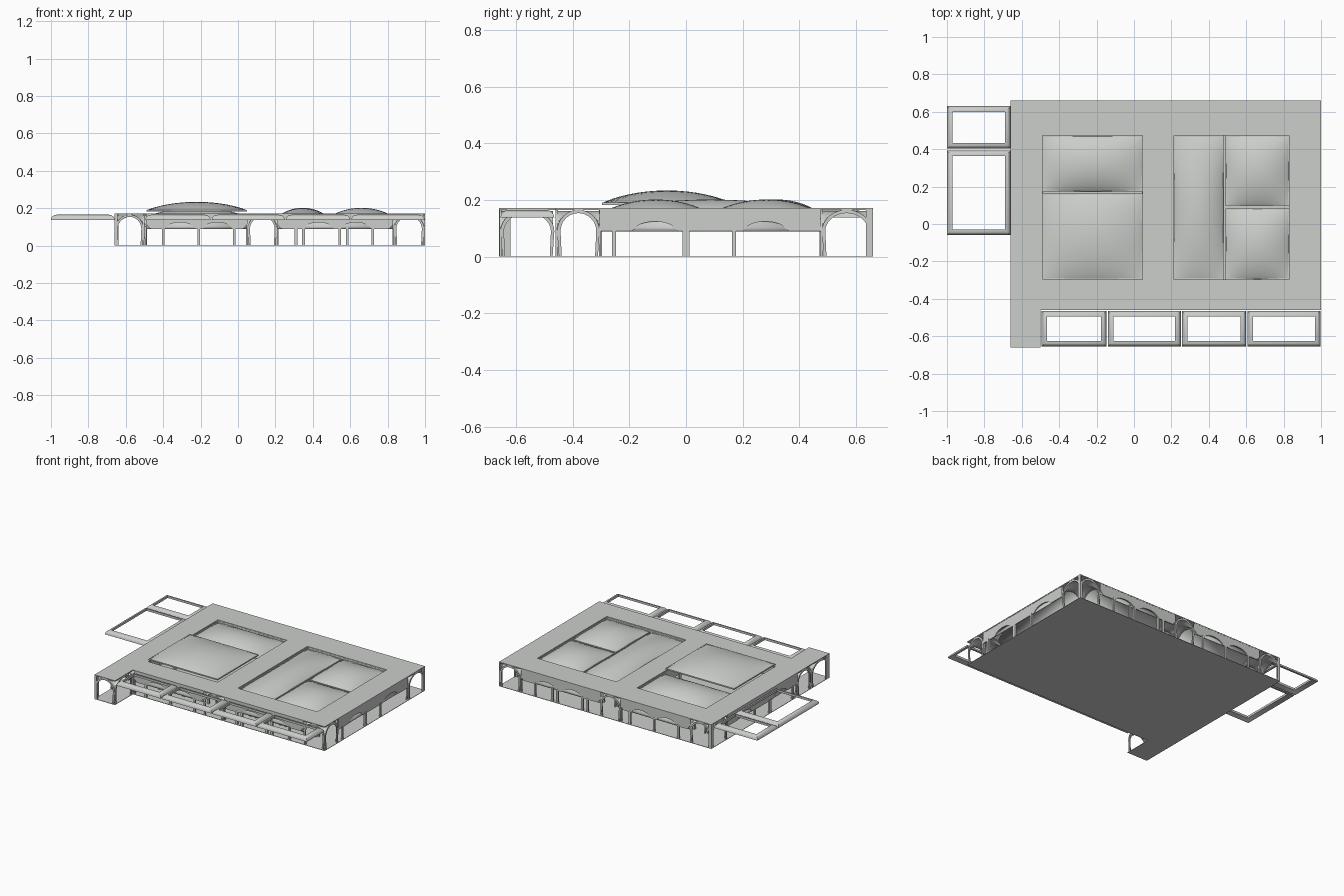
import bpy, bmesh, math

if "Cube" in bpy.data.objects:
    bpy.data.objects.remove(bpy.data.objects["Cube"])

mat = bpy.data.materials.new("pale_grey")
mat.diffuse_color = (0.60, 0.62, 0.60, 1)
mat.use_nodes = True
mat.node_tree.nodes["Principled BSDF"].inputs["Base Color"].default_value = mat.diffuse_color


def finish(name, bm, smooth=False, weld=True):
    if weld:
        bmesh.ops.remove_doubles(bm, verts=bm.verts, dist=1e-5)
    bmesh.ops.recalc_face_normals(bm, faces=bm.faces)
    me = bpy.data.meshes.new(name)
    bm.to_mesh(me)
    bm.free()
    me.materials.append(mat)
    ob = bpy.data.objects.new(name, me)
    bpy.context.collection.objects.link(ob)
    for p in me.polygons:
        p.use_smooth = smooth
    if smooth:
        bpy.ops.object.select_all(action='DESELECT')
        ob.select_set(True)
        bpy.context.view_layer.objects.active = ob
        bpy.ops.object.shade_smooth_by_angle(angle=math.radians(35))
    return ob


def add_box(bm, x0, x1, y0, y1, z0, z1):
    vs = bmesh.ops.create_cube(bm, size=1)["verts"]
    for v in vs:
        v.co = ((x0 + x1) / 2 + v.co.x * (x1 - x0),
                (y0 + y1) / 2 + v.co.y * (y1 - y0),
                (z0 + z1) / 2 + v.co.z * (z1 - z0))


def boxes(name, items):
    bm = bmesh.new()
    for it in items:
        add_box(bm, *it)
    return finish(name, bm, weld=False)


def sheet(name, x0, x1, y0, y1, height, n=16, m=16, thick=0.0):
    """Height field over a rectangle; height takes u, v in -1..1."""
    bm = bmesh.new()
    # cosine spacing keeps curves round near the edges
    us = [-math.cos(math.pi * i / n) for i in range(n + 1)]
    vs = [-math.cos(math.pi * j / m) for j in range(m + 1)]
    g = [[bm.verts.new(((x0 + x1) / 2 + u * (x1 - x0) / 2,
                        (y0 + y1) / 2 + v * (y1 - y0) / 2,
                        height(u, v))) for v in vs] for u in us]
    for i in range(n):
        for j in range(m):
            bm.faces.new((g[i][j], g[i + 1][j], g[i + 1][j + 1], g[i][j + 1]))
    bmesh.ops.recalc_face_normals(bm, faces=bm.faces)
    if sum(f.normal.z for f in bm.faces) < 0:
        bmesh.ops.reverse_faces(bm, faces=bm.faces)
    ob = finish(name, bm, True)
    if thick:
        mod = ob.modifiers.new("thickness", 'SOLIDIFY')
        mod.thickness = thick
    return ob


# Ground sheet and flat roof around two courtyards
boxes("ground", [(-.66, 1, -.46, .66, 0, .003), (-.66, -.5, -.66, -.46, 0, .003)])
roof_strips = [(-.66, 1, .475, .66), (-.66, 1, -.46, -.30), (-.66, -.5, -.66, -.46),
               (-.66, -.49, -.30, .475), (.05, .21, -.30, .475), (.83, 1, -.30, .475)]
boxes("flat_roof", [s + (.165, .172) for s in roof_strips])

# Barrel vaults along the galleries, groin vaults at the crossings
SPRING, RISE = .09, .072


def arc(t):
    return SPRING + RISE * math.sqrt(max(0, 1 - t * t))


cols = [(-.655, -.495), (.052, .208), (.835, .995)]
rows = [(-.455, -.305), (.48, .655)]
for x0, x1 in cols:
    sheet("gallery_vault", x0, x1, -.30, .475, lambda u, v: arc(u), 16, 2, .004)
    for y0, y1 in rows:
        sheet("groin_vault", x0, x1, y0, y1, lambda u, v: max(arc(u), arc(v)), thick=.004)
for y0, y1 in rows:
    for x0, x1 in [(-.49, .05), (.21, .83)]:
        sheet("gallery_vault", x0, x1, y0, y1, lambda u, v: arc(v), 2, 16, .004)
sheet("groin_vault", -.655, -.505, -.655, -.47, lambda u, v: max(arc(u), arc(v)), thick=.004)


def arch(axis, pos, a, b, w=.012):
    """Thin arch rib spanning a..b along the given axis."""
    bm = bmesh.new()
    c, r = (a + b) / 2, (b - a) / 2
    outer, inner = [], []
    for rad, rise, foot, out in ((r, .076, r - .006, outer), (r - w, .064, r - w - .004, inner)):
        out.append((c - foot, .003))
        for i in range(17):
            t = math.pi * (1 - i / 16)
            out.append((c + rad * math.cos(t), SPRING + rise * math.sin(t)))
        out.append((c + foot, .003))
    place = (lambda s, d, z: (s, d, z)) if axis == 'x' else (lambda s, d, z: (d, s, z))
    loops = [[bm.verts.new(place(s, pos + d, z)) for s, z in p]
             for p in (outer, inner) for d in (-.004, .004)]
    for p, q in ((0, 1), (1, 3), (3, 2), (2, 0)):
        for i in range(len(outer) - 1):
            bm.faces.new((loops[p][i], loops[p][i + 1], loops[q][i + 1], loops[q][i]))
    finish("arch_rib", bm, True)


for x0, x1 in cols:
    for y in (-.456, -.304, .479, .655):
        arch('x', y, x0, x1)
for y0, y1 in rows:
    for x in (-.655, -.494, .052, .208, .834, .995):
        arch('y', x, y0, y1)
arch('x', -.655, -.655, -.505)
arch('y', -.505, -.655, -.465)
arch('y', -.655, -.655, -.465)


def wall(axis, pos, a, b, dips, legs):
    """Hanging wall with scalloped lower edge and slim posts."""
    bm = bmesh.new()
    place = (lambda s, d, z: (s, d, z)) if axis == 'x' else (lambda s, d, z: (d, s, z))
    n = 64
    prev = None
    for i in range(n + 1):
        s = a + (b - a) * i / n
        z = .09
        for c in dips:
            z = max(z, .09 + .034 * math.sqrt(max(0, 1 - ((s - c) / .075) ** 2)))
        z += .025 * max(0, 1 - min(s - a, b - s) / .02) if axis == 'x' else 0
        ring = [bm.verts.new(place(s, pos + d, h))
                for d, h in ((-.004, z), (.004, z), (.004, .166), (-.004, .166))]
        if prev:
            for k in range(4):
                bm.faces.new((prev[k], prev[k - 1], ring[k - 1], ring[k]))
        prev = ring
    finish("scalloped_wall", bm)
    posts = []
    for c in legs:
        lo, hi = (c - .007, c + .007), (pos - .006, pos + .006)
        posts.append((lo + hi if axis == 'x' else hi + lo) + (.003, .10))
    boxes("posts", posts)


for y in (-.455, -.302, .478, .655):
    wall('x', y, -.49, .05, [-.31, -.11], [-.40, -.21, -.02])
    wall('x', y, .21, .83, [.43, .63], [.31, .35, .545, .585, .72])
for x in (-.655, -.492, .05, .21, .832, .994):
    wall('y', x, -.305, .475, [-.11, .28], [-.255, -.005, .005, .17])

# Corner piers
boxes("corner_piers", [(-.66, -.652, -.66, -.62, .003, .166), (-.66, -.645, -.66, -.652, .003, .166),
                       (-.66, -.652, .635, .66, .003, .166), (-.66, -.64, .652, .66, .003, .166),
                       (.992, 1, .635, .66, .003, .166)])


# Pillow-shaped courtyard canopies with slim rims
def canopy(x0, x1, y0, y1, base, h):
    sheet("canopy", x0, x1, y0, y1,
          lambda u, v: base + h * (max(0, 1 - u * u) * max(0, 1 - v * v)) ** .85, 20, 20, .003)
    t, z0, z1 = .007, base - .006, base + .003
    boxes("canopy_rim", [(x0, x1, y0, y0 + t, z0, z1), (x0, x1, y1 - t, y1, z0, z1),
                         (x0, x0 + t, y0, y1, z0, z1), (x1 - t, x1, y0, y1, z0, z1)])


canopy(-.49, .048, -.297, .162, .188, .046)
canopy(-.49, .048, .172, .472, .153, .049)
canopy(.212, .48, -.297, .472, .153, .049)
canopy(.49, .83, .095, .472, .153, .049)
canopy(.49, .83, -.297, .083, .153, .049)


# Open rectangular frames with a rounded outward slope
def frame(x0, x1, y0, y1):
    bm = bmesh.new()
    w, z0, h = .03, .138, .027
    prof = [(w * (1 - math.cos(a)), z0 + h * math.sin(a))
            for a in [math.pi / 2 * i / 6 for i in range(7)]] + [(w, z0 + .012)]
    rings = [[bm.verts.new(c) for c in ((x0 + d, y0 + d, z), (x1 - d, y0 + d, z),
                                        (x1 - d, y1 - d, z), (x0 + d, y1 - d, z))]
             for d, z in prof]
    for i in range(len(rings)):
        p, q = rings[i], rings[(i + 1) % len(rings)]
        for k in range(4):
            bm.faces.new((p[k - 1], p[k], q[k], q[k - 1]))
    finish("open_frame", bm, True)


for x0, x1 in [(-.495, -.147), (-.14, .25), (.256, .60), (.606, .997)]:
    frame(x0, x1, -.655, -.465)
for y0, y1 in [(-.06, .393), (.403, .63)]:
    frame(-1, -.66, y0, y1)
